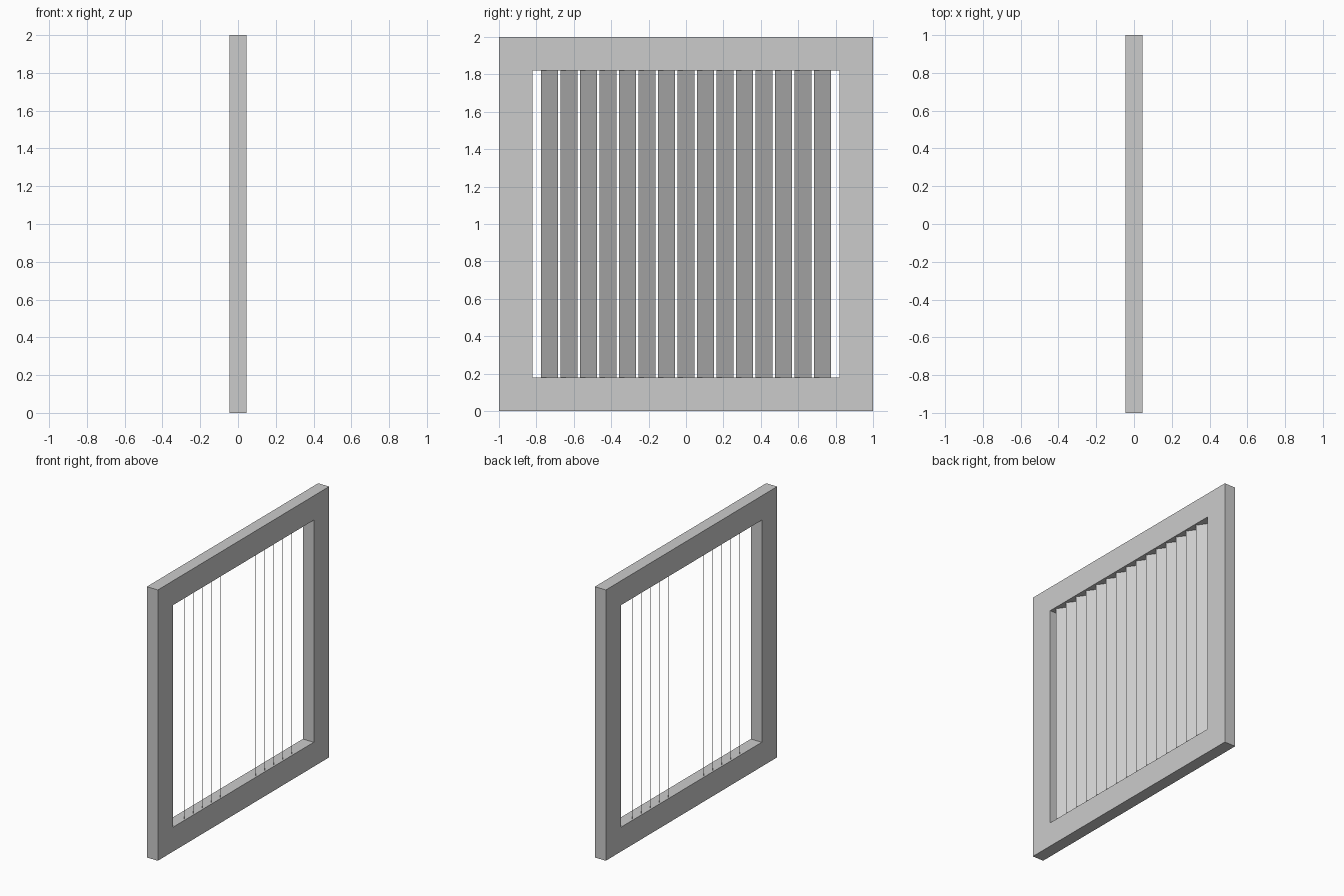
import bpy, bmesh
from math import radians
from mathutils import Matrix

if "Cube" in bpy.data.objects:
    bpy.data.objects.remove(bpy.data.objects["Cube"])

DEPTH = 0.045           # half thickness of the frame
OUTER, INNER = 1.0, 0.82
MID_Z = 1.0
SLATS, PITCH = 15, 0.1043
SLAT_W, SLAT_T, SLAT_ANGLE = 0.112, 0.002, radians(35)


def add_object(name, bm):
    bmesh.ops.recalc_face_normals(bm, faces=bm.faces)
    mesh = bpy.data.meshes.new(name)
    bm.to_mesh(mesh)
    bm.free()
    obj = bpy.data.objects.new(name, mesh)
    bpy.context.collection.objects.link(obj)
    return obj


# Square frame: a rectangular section carried round four mitred corners
bm = bmesh.new()
section = [(-DEPTH, OUTER), (DEPTH, OUTER), (DEPTH, INNER), (-DEPTH, INNER)]
rings = [[bm.verts.new((x, sy * r, MID_Z + sz * r)) for x, r in section]
         for sy, sz in ((-1, -1), (1, -1), (1, 1), (-1, 1))]
for i in range(4):
    a, b = rings[i], rings[(i + 1) % 4]
    for j in range(4):
        k = (j + 1) % 4
        bm.faces.new((a[j], a[k], b[k], b[j]))
add_object("frame", bm)

# Thin upright louvre slats, all turned by the same angle
bm = bmesh.new()
bmesh.ops.create_cube(bm, size=1, matrix=Matrix.Diagonal((SLAT_T, SLAT_W, 2 * INNER, 1)))
first = add_object("slat_01", bm)
for i in range(SLATS):
    slat = first if i == 0 else bpy.data.objects.new(f"slat_{i + 1:02d}", first.data)
    if i:
        bpy.context.collection.objects.link(slat)
    slat.location = (0, (i - (SLATS - 1) / 2) * PITCH, MID_Z)
    slat.rotation_euler = (0, 0, SLAT_ANGLE)
